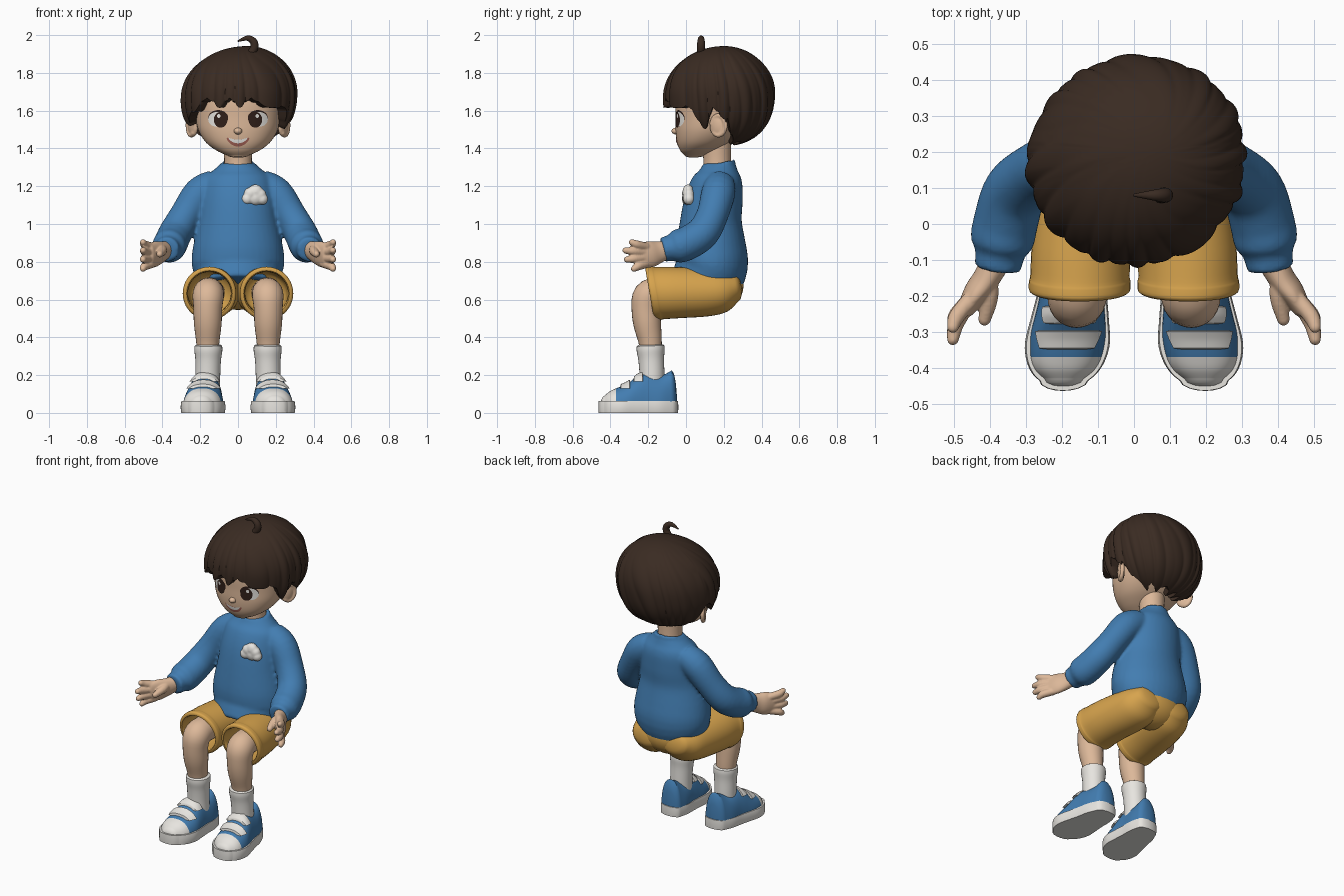
import bpy, bmesh, math
from math import sin, cos, pi, radians
from mathutils import Vector, Matrix
from mathutils.bvhtree import BVHTree

if "Cube" in bpy.data.objects:
    bpy.data.objects.remove(bpy.data.objects["Cube"])

X, Y = Vector((1, 0, 0)), Vector((0, 1, 0))


def material(name, r, g, b):
    m = bpy.data.materials.new(name)
    m.use_nodes = True
    m.diffuse_color = (r, g, b, 1)
    m.node_tree.nodes["Principled BSDF"].inputs["Base Color"].default_value = (r, g, b, 1)
    return m


SKIN = material("skin", .72, .48, .32)
HAIR = material("dark brown hair", .042, .024, .016)
BLUE = material("blue cloth", .055, .205, .44)
GOLD = material("golden cloth", .68, .37, .075)
WHITE = material("off white", .8, .78, .74)
EYE = material("eye brown", .03, .014, .01)
LIP = material("mouth", .36, .12, .09)


def lerp_table(table, x):
    """Piecewise linear lookup; table keys ascend."""
    for (x0, *a), (x1, *b) in zip(table, table[1:]):
        if x <= x1:
            t = max(0, (x - x0) / (x1 - x0))
            return [p + (q - p) * t for p, q in zip(a, b)]
    return table[-1][1:]


def loft(bm, rings, ref=X, normal=None, steps=4, segs=28, p=2, cap=.6, sx=1):
    """Smooth tube through rings (x, y, z, radius a, radius b) with rounded ends."""
    rings = [Vector((*r, r[-1])[:5]) for r in rings]
    rows = []
    for i in range(len(rings) - 1):
        a, b, c, d = (rings[max(0, min(len(rings) - 1, i + k))] for k in (-1, 0, 1, 2))
        for s in range(steps):
            t = s / steps
            rows.append(b + (c - a) * (t / 2) + (a * 2 - b * 5 + c * 4 - d) * (t * t / 2)
                        + (b * 3 - a - c * 3 + d) * (t ** 3 / 2))
    rows.append(rings[-1])
    pts = [Vector(r[:3]) for r in rows]
    tan = [(pts[min(i + 1, len(pts) - 1)] - pts[max(i - 1, 0)]).normalized() for i in range(len(pts))]
    data = [(c, t, r[3], r[4]) for c, t, r in zip(pts, tan, rows)]

    def end(item, sign):
        c, t, a, b = item
        return [(c + t * sign * cap * min(a, b) * sin(radians(g)), t, a * cos(radians(g)), b * cos(radians(g)))
                for g in (25, 50, 70, 85)]
    data = end(data[0], -1)[::-1] + data + end(data[-1], 1)
    grid = []
    for c, t, a, b in data:
        n = Vector(normal).normalized() if normal else t
        u = (ref - n * ref.dot(n)).normalized()
        v = n.cross(u)
        row = []
        for k in range(segs):
            ang = 2 * pi * k / segs
            cu, sv = (math.copysign(abs(f) ** (2 / p), f) for f in (cos(ang), sin(ang)))
            q = c + u * a * cu + v * b * sv
            row.append(bm.verts.new((q.x * sx, q.y, q.z)))
        grid.append(row)
    skin_rows(bm, grid)
    bm.faces.new(grid[0])
    bm.faces.new(grid[-1])


def skin_rows(bm, grid):
    for r0, r1 in zip(grid, grid[1:]):
        n = len(r0)
        for k in range(n):
            bm.faces.new((r0[k], r0[(k + 1) % n], r1[(k + 1) % n], r1[k]))


def ball(bm, loc, scale, rot=None):
    m = Matrix.LocRotScale(Vector(loc), rot, Vector(scale))
    bmesh.ops.create_uvsphere(bm, u_segments=24, v_segments=14, radius=1, matrix=m)


def keep(bm, z, up=1):
    """Slice flat at height z, keep one side and close it."""
    bmesh.ops.bisect_plane(bm, geom=bm.verts[:] + bm.edges[:] + bm.faces[:],
                           plane_co=(0, 0, z), plane_no=(0, 0, up), clear_inner=True)
    bmesh.ops.holes_fill(bm, edges=[e for e in bm.edges if e.is_boundary], sides=0)


def finish(name, bm, mats, rule=None, mirror=False, voxel=0, angle=45, fix=True):
    if fix:
        bmesh.ops.recalc_face_normals(bm, faces=bm.faces[:])
    for f in bm.faces:
        f.smooth = True
        if rule:
            f.material_index = rule(f.calc_center_median())
    me = bpy.data.meshes.new(name)
    bm.to_mesh(me)
    bm.free()
    for m in mats:
        me.materials.append(m)
    me.set_sharp_from_angle(angle=radians(angle))
    ob = bpy.data.objects.new(name, me)
    bpy.context.scene.collection.objects.link(ob)
    if mirror:
        ob.modifiers.new("mirror", 'MIRROR').use_mirror_merge = False
    if voxel:
        r = ob.modifiers.new("blend", 'REMESH')
        r.mode, r.voxel_size, r.use_smooth_shade = 'VOXEL', voxel, True
        s = ob.modifiers.new("soften", 'SMOOTH')
        s.factor, s.iterations = .5, 4


def part(name, rings, mat, mirror=False, **kw):
    bm = bmesh.new()
    loft(bm, rings, **kw)
    finish(name, bm, [mat], mirror=mirror)


# Sweater: torso, sleeves and collar blended together
bm = bmesh.new()
loft(bm, [(0, .1, .672, .208, .186), (0, .113, .712, .222, .186), (0, .138, .785, .245, .19),
          (0, .133, .88, .238, .185), (0, .133, 1.02, .208, .163), (0, .15, 1.14, .195, .152),
          (0, .17, 1.235, .178, .13), (0, .175, 1.285, .13, .1), (0, .176, 1.318, .09, .086)], cap=.05, segs=40)
for side in (1, -1):
    loft(bm, [(.12, .18, 1.21, .08), (.2, .17, 1.16, .09), (.275, .14, 1.05, .084), (.33, .09, .955, .088),
              (.355, .01, .9, .09), (.367, -.05, .88, .088), (.372, -.08, .873, .07),
              (.378, -.122, .865, .066)], sx=side, cap=.1)
loft(bm, [(.084 * cos(a), .173 + .08 * sin(a), 1.314 + .018 * sin(a), .011)
          for a in (2 * pi * k / 24 for k in range(25))], ref=Vector((0, 0, 1)), steps=2, segs=10)
finish("sweater", bm, [BLUE], voxel=.011)

# Cloud patch on the chest
bm = bmesh.new()
for x, z, r in ((.048, 1.132, .031), (.09, 1.138, .04), (.128, 1.132, .031), (.065, 1.16, .034), (.093, 1.17, .04),
                (.116, 1.155, .034)):
    ball(bm, (x, .002 + x * .1, z), (r, .03, r))
finish("cloud_patch", bm, [WHITE], voxel=.006)

# Shorts: hollow legs with rolled openings, plus the seat
part("shorts_leg", [(.1, .265, .665, .1, .075), (.11, .2, .648, .13, .113), (.125, .1, .64, .137, .13),
                    (.145, -.05, .637, .138, .137), (.15, -.14, .634, .138, .14), (.151, -.16, .633, .141, .143),
                    (.151, -.186, .632, .139, .141), (.151, -.186, .632, .116, .118),
                    (.15, -.1, .635, .113, .113), (.145, -.03, .636, .11, .108)],
     GOLD, True, normal=(0, -.98, -.17), segs=40, cap=.4)
bm = bmesh.new()
ball(bm, (0, .17, .675), (.2, .135, .13))
finish("shorts_seat", bm, [GOLD])

# Legs and socks
part("leg", [(.15, -.02, .635, .08), (.155, -.14, .637, .08), (.158, -.198, .618, .083), (.16, -.212, .55, .076),
             (.16, -.205, .47, .073), (.16, -.19, .38, .062), (.16, -.185, .3, .055)], SKIN, True)
part("sock", [(.16, -.18, .12, .066), (.16, -.18, .2, .066), (.158, -.184, .28, .068), (.157, -.187, .33, .074),
              (.157, -.188, .355, .073)], WHITE, True, cap=.15)

# Shoes: (y, half width, height) sections from toe to heel
UPPER = [(-.43, .06, .092), (-.405, .086, .113), (-.37, .101, .13), (-.31, .106, .155), (-.25, .097, .2),
         (-.2, .09, .212), (-.13, .086, .2), (-.075, .07, .225)]


def shoe_x(y):
    return .163 - .095 * (y + .1)


def shoe_rings(ys, grow=0):
    out = []
    for y in ys:
        w, h = lerp_table(UPPER, y)
        out.append((shoe_x(y), y, .03, w + grow, h - .03 + grow))
    return out


bm = bmesh.new()
loft(bm, shoe_rings([u[0] for u in UPPER]), normal=(0, -1, 0), steps=6, segs=48, p=2.3, cap=.4)
keep(bm, .03)
finish("shoe_upper", bm, [BLUE, WHITE], lambda c: int(c.y < -.37), True)
bm = bmesh.new()
loft(bm, [(shoe_x(y), y, .03, w, .12) for y, w in
          ((-.435, .068), (-.415, .09), (-.38, .109), (-.33, .118), (-.26, .108), (-.2, .098),
           (-.13, .09), (-.07, .07))],
     normal=(0, -1, 0), segs=64, cap=.42)
keep(bm, 0)
keep(bm, .062, -1)
finish("shoe_sole", bm, [WHITE], mirror=True)
for label, y0, y1, low in (("lower", -.345, -.298, .128), ("upper", -.275, -.23, .165)):
    bm = bmesh.new()
    loft(bm, shoe_rings([y0, (y0 + y1) / 2, y1], .012), normal=(0, -1, 0), segs=48, p=2.3, cap=.06)
    keep(bm, low)
    finish(label + "_shoe_strap", bm, [WHITE], mirror=True)

# Hands: palm, four fingers and thumb blended
bm = bmesh.new()
loft(bm, [(.38, -.095, .866, .042, .046), (.41, -.15, .85, .037, .06), (.44, -.19, .84, .033, .07),
          (.466, -.235, .832, .025, .064)])
for base, tip_y, tip_z in ((.878, -.296, .903), (.85, -.33, .86), (.82, -.322, .812), (.79, -.285, .763)):
    loft(bm, [(.455, -.21, base, .023), (.493, (tip_y - .22) / 2, (base + tip_z) / 2, .0225),
              (.503, tip_y + .01, tip_z, .017)], segs=14, cap=1)
loft(bm, [(.41, -.14, .87, .028), (.402, -.2, .858, .026), (.415, -.265, .84, .018)], segs=14, cap=1)
finish("hand", bm, [SKIN], mirror=True, voxel=.005)

# Head, neck, nose, ears
part("neck", [(0, .165, 1.25, .078), (0, .165, 1.34, .073), (0, .16, 1.46, .08)], SKIN)
bm = bmesh.new()
loft(bm, [(0, .045, 1.362, .055, .05), (0, .062, 1.388, .112, .092), (0, .09, 1.43, .168, .137),
          (0, .12, 1.49, .207, .175), (0, .145, 1.56, .225, .2), (0, .155, 1.65, .23, .21),
          (0, .16, 1.75, .215, .195), (0, .17, 1.83, .15, .14)], normal=(0, 0, 1), segs=48, p=2.2, cap=.25, steps=6)
face = BVHTree.FromBMesh(bm)
finish("head", bm, [SKIN])
bm = bmesh.new()
ball(bm, (0, -.052, 1.492), (.022, .025, .018))
finish("nose", bm, [SKIN])
bm = bmesh.new()
turn = Matrix.Rotation(radians(-28), 3, 'Z').to_quaternion()
ball(bm, (.238, .165, 1.52), (.02, .044, .06), turn)
loft(bm, [(.247 + .018 * cos(a), .172 + .036 * cos(a), 1.522 + .052 * sin(a), .013)
          for a in (radians(g) for g in range(-130, 171, 30))], segs=12, ref=Vector((1, -.4, .1)), cap=1)
finish("ear", bm, [SKIN], mirror=True, voxel=.005)


def plate(name, cx, cz, rx, rz, mat, off, up=1, mirror=True, bend=0):
    """Thin elliptical plate laid on the face."""
    bm = bmesh.new()
    grid = []
    for s in (.02, .35, .7, 1):
        row = []
        for k in range(28):
            a = 2 * pi * k / 28
            x = cx + rx * s * cos(a)
            z = cz + rz * s * sin(a) * (up if sin(a) > 0 else 1) + bend * (s * cos(a)) ** 2
            hit = face.ray_cast(Vector((x, -1, z)), Y)[0]
            row.append(bm.verts.new((x, (hit.y if hit else 0) - off, z)))
        grid.append(row)
    skin_rows(bm, grid)
    bm.faces.new(grid[0])
    finish(name, bm, [mat], mirror=mirror, fix=False)


# Face details
plate("eye_lash", .105, 1.562, .053, .041, EYE, .002)
plate("eye_white", .112, 1.554, .046, .039, WHITE, .004)
plate("iris", .092, 1.552, .036, .042, EYE, .006)
plate("eye_glint", .102, 1.572, .009, .011, WHITE, .008)
plate("eyebrow", .09, 1.665, .045, .009, HAIR, .004, bend=-.012)
plate("mouth", 0, 1.44, .06, .03, LIP, .002, up=.25, mirror=False, bend=.016)
plate("teeth", 0, 1.441, .05, .014, WHITE, .004, up=.4, mirror=False, bend=.014)

# Hair: scalloped dome swirling out from a whorl; edge height by angle from the front
EDGE = [(0, 1.69), (40, 1.69), (56, 1.655), (66, 1.585), (75, 1.575), (84, 1.64), (97, 1.63),
        (107, 1.49), (122, 1.45), (180, 1.445)]
COLS, ROWS = 288, 30
bm = bmesh.new()
grid = []
for i in range(ROWS + 3):
    t = min(1, max(.01, i / ROWS))
    row = []
    for k in range(COLS):
        phi = 2 * pi * k / COLS
        fade = (1 - t) ** 1.5
        swirl = phi + .7 * (1 - t) ** 2.2 + .1 * sin(3 * phi + 1) + .06 * sin(5 * phi)
        bump = abs(sin(12 * swirl)) ** .8
        lock = abs(sin(6 * swirl + .8))
        around = math.degrees(math.acos(max(-1, min(1, cos(phi)))))
        low = lerp_table(EDGE, around)[0] - (.055 * lock + .02 * bump) * (1 if around < 100 else .4)
        drop = max(-.985, (low - 1.68) / (.262 if low > 1.68 else .27))
        up = cos(t * math.acos(drop))
        power = 2 if up > 0 else 2.4
        wide = (1 - abs(up) ** power) ** (1 / power) * (1 + min(1, t * 1.2) * (.045 * (bump - .65) + .03 * (lock - .6)))
        q = Vector((.302 * wide * sin(phi) + .05 * fade, .172 - .287 * wide * cos(phi) + .03 * fade,
                    1.68 + up * (.262 if up > 0 else .27)))
        if i > ROWS:    # fold the rim inward and close under the dome
            q = q.lerp(Vector((0, .16, 1.62)), (.12, .97)[i - ROWS - 1])
        row.append(bm.verts.new(q))
    grid.append(row)
skin_rows(bm, grid)
bm.faces.new(grid[0])
bm.faces.new(grid[-1])
finish("hair", bm, [HAIR], angle=60)
part("hair_curl", [(.06, .08, 1.89, .022), (.086, .08, 1.932, .021), (.082, .08, 1.965, .02),
                   (.05, .08, 1.984, .014), (0, .08, 1.968, .004)], HAIR, ref=Y, segs=16)
